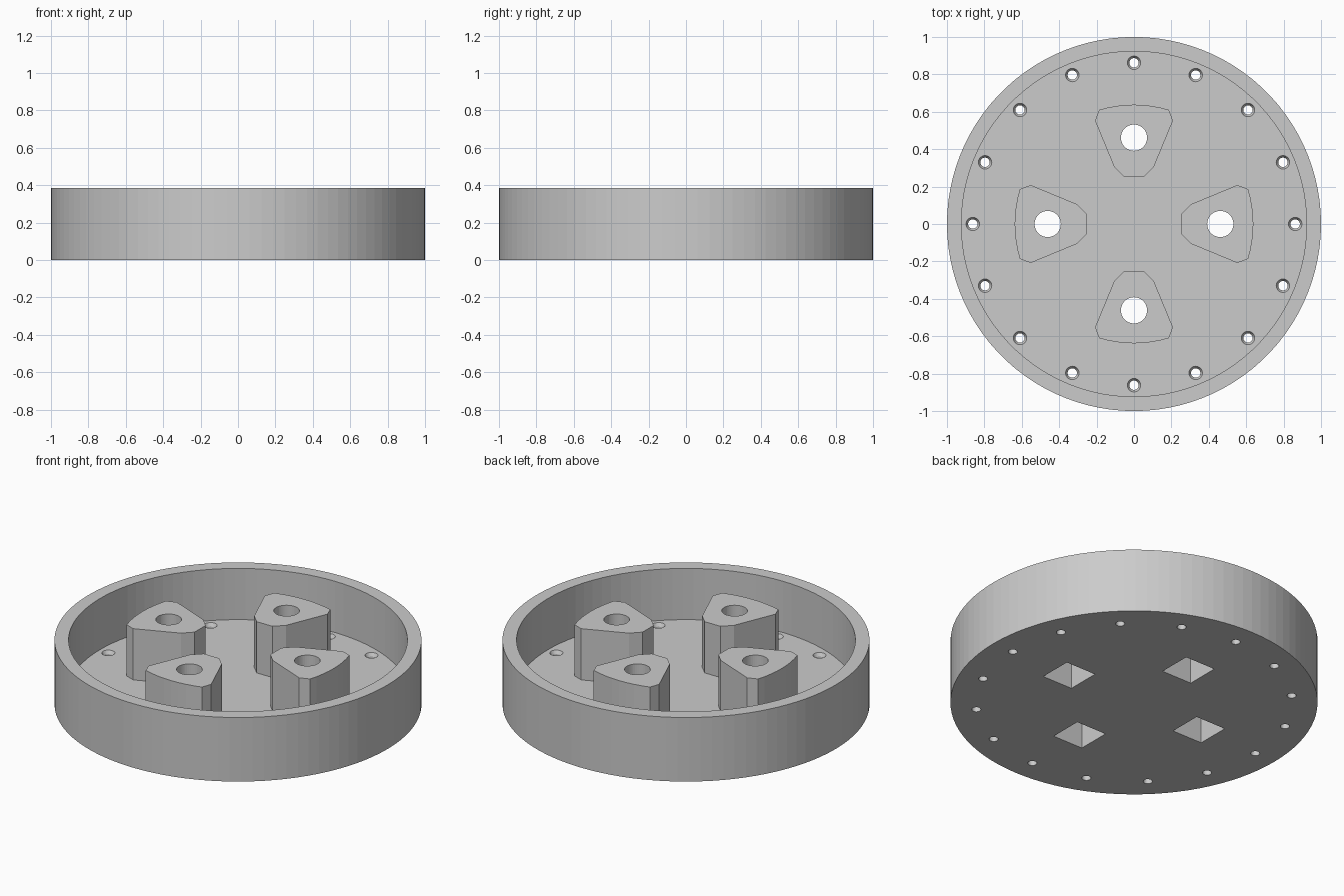
import bpy, bmesh, math
from mathutils import Matrix, Vector

HEIGHT, FLOOR = 0.385, 0.077
INNER_R, BOSS_R, SCREW_R = 0.923, 0.4615, 0.862

if "Cube" in bpy.data.objects:
    bpy.data.objects.remove(bpy.data.objects["Cube"], do_unlink=True)

grey = bpy.data.materials.new("plain grey")
grey.use_nodes = True
colour = (0.6, 0.6, 0.6, 1)
grey.diffuse_color = colour
grey.node_tree.nodes["Principled BSDF"].inputs["Base Color"].default_value = colour


def make_object(name, bm):
    bmesh.ops.recalc_face_normals(bm, faces=bm.faces)
    mesh = bpy.data.meshes.new(name)
    bm.to_mesh(mesh)
    bm.free()
    mesh.materials.append(grey)
    obj = bpy.data.objects.new(name, mesh)
    bpy.context.collection.objects.link(obj)
    return obj


def add_cone(bm, x, y, z0, z1, r0, r1, sides):
    """Closed cone or cylinder standing between two heights."""
    place = Matrix.Translation((x, y, (z0 + z1) / 2))
    bmesh.ops.create_cone(bm, cap_ends=True, segments=sides, radius1=r0,
                          radius2=r1, depth=z1 - z0, matrix=place)


def add_prism(bm, outline, z0, z1):
    """Extrude a flat outline upwards."""
    face = bm.faces.new([bm.verts.new((x, y, z0)) for x, y in outline])
    top = bmesh.ops.extrude_face_region(bm, geom=[face])["geom"]
    verts = [v for v in top if isinstance(v, bmesh.types.BMVert)]
    bmesh.ops.translate(bm, verts=verts, vec=(0, 0, z1 - z0))


def ring(radius, count):
    for i in range(count):
        a = 2 * math.pi * i / count
        yield a, radius * math.cos(a), radius * math.sin(a)


def combine(target, helper, operation):
    helper.hide_render = True
    mod = target.modifiers.new(helper.name, "BOOLEAN")
    mod.operation, mod.solver, mod.object = operation, "EXACT", helper
    bpy.context.view_layer.objects.active = target
    bpy.ops.object.modifier_apply(modifier=mod.name)
    bpy.data.objects.remove(helper, do_unlink=True)


# Round tray: solid disc with the inside hollowed out
bm = bmesh.new()
add_cone(bm, 0, 0, 0, HEIGHT, 1, 1, 100)
tray = make_object("round_tray", bm)
bm = bmesh.new()
add_cone(bm, 0, 0, FLOOR, HEIGHT + 0.1, INNER_R, INNER_R, 100)
combine(tray, make_object("tray_hollow", bm), "DIFFERENCE")

# Four wedge bosses, outer side curved around the tray centre
half = [(0.252, 0.052), (0.305, 0.106), (0.552, 0.208)]
arc = [(0.638 * math.cos(a), 0.638 * math.sin(a))
       for a in (0.297 * (1 - i / 4) for i in range(9))]
outline = half + arc + [(x, -y) for x, y in reversed(half)]
bm = bmesh.new()
for angle, _, _ in ring(1, 4):
    turn = Matrix.Rotation(angle, 2)
    add_prism(bm, [turn @ Vector(p) for p in outline], FLOOR - 0.03, HEIGHT)
combine(tray, make_object("wedge_bosses", bm), "UNION")

# Round bores through the bosses
bm = bmesh.new()
for _, x, y in ring(BOSS_R, 4):
    add_cone(bm, x, y, -0.1, HEIGHT + 0.1, 0.07, 0.07, 40)
combine(tray, make_object("boss_bores", bm), "DIFFERENCE")

# Square pockets under the bosses
bm = bmesh.new()
s = 0.1
for _, x, y in ring(BOSS_R, 4):
    add_prism(bm, [(x - s, y - s), (x + s, y - s), (x + s, y + s), (x - s, y + s)],
              -0.1, 0.23)
combine(tray, make_object("square_pockets", bm), "DIFFERENCE")

# Screw holes around the floor, with countersinks on top
bm = bmesh.new()
for _, x, y in ring(SCREW_R, 16):
    add_cone(bm, x, y, -0.1, FLOOR + 0.1, 0.025, 0.025, 24)
combine(tray, make_object("screw_holes", bm), "DIFFERENCE")
bm = bmesh.new()
for _, x, y in ring(SCREW_R, 16):
    add_cone(bm, x, y, FLOOR - 0.025, FLOOR + 0.025, 0.022, 0.05, 24)
combine(tray, make_object("countersinks", bm), "DIFFERENCE")
